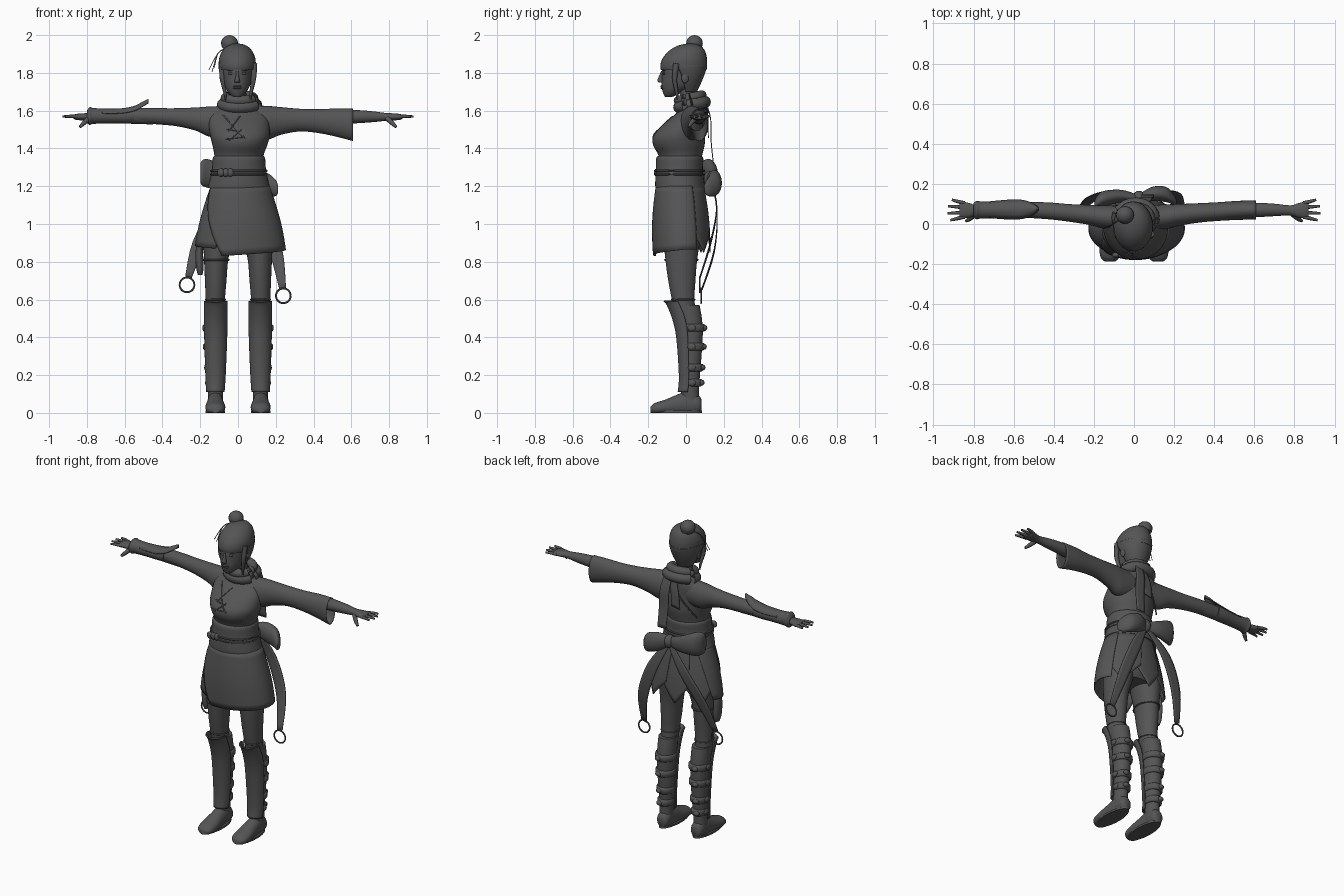
import bpy, bmesh, math
from mathutils import Vector as V

mat = bpy.data.materials.new("charcoal grey")
mat.diffuse_color = (0.09, 0.09, 0.09, 1)


def spline(rows, k=4):
    """Catmull-Rom interpolation of number rows."""
    out = []
    for i in range(len(rows) - 1):
        p = [rows[max(0, min(len(rows) - 1, i + j))] for j in (-1, 0, 1, 2)]
        for s in range(k):
            t = s / k
            out.append([0.5 * (2*b + (c-a)*t + (2*a-5*b+4*c-d)*t*t + (3*b-a-3*c+d)*t**3)
                        for a, b, c, d in zip(*p)])
    return out + [list(rows[-1])]


def build(name, grid, wrap=False, caps=False, thick=0):
    bm = bmesh.new()
    g = [[bm.verts.new((p[0], p[1], max(0, p[2]))) for p in row] for row in grid]
    n = len(g[0])
    for r, q in zip(g, g[1:]):
        for i in range(n if wrap else n - 1):
            j = (i + 1) % n
            bm.faces.new((r[i], r[j], q[j], q[i]))
    if caps:
        bm.faces.new(g[0][::-1])
        bm.faces.new(g[-1])
    bmesh.ops.recalc_face_normals(bm, faces=bm.faces)
    me = bpy.data.meshes.new(name)
    bm.to_mesh(me)
    bm.free()
    me.materials.append(mat)
    ob = bpy.data.objects.new(name, me)
    bpy.context.collection.objects.link(ob)
    bpy.ops.object.select_all(action='DESELECT')
    ob.select_set(True)
    bpy.context.view_layer.objects.active = ob
    bpy.ops.object.shade_smooth_by_angle(angle=math.radians(50))
    if thick:
        m = ob.modifiers.new("thickness", 'SOLIDIFY')
        m.thickness, m.offset = thick, 0
    return ob


def loft(name, rows, axis='z', n=28, arc=None, thick=0, k=4):
    """Rows: position on axis, two centre values, two radii."""
    grid = []
    for t, a, b, ra, rb in spline(rows, k):
        row = []
        for i in range(n):
            w = 2*math.pi*i/n if not arc else math.radians(arc[0] + (arc[1]-arc[0])*i/(n-1))
            p, q = a + max(ra, .001)*math.cos(w), b + max(rb, .001)*math.sin(w)
            row.append({'z': (p, q, t), 'x': (t, p, q), 'y': (p, t, q)}[axis])
        grid.append(row)
    return build(name, grid, not arc, not arc and not thick, thick)


def tube(name, rows, n=8, k=4):
    """Rows: x, y, z, radius."""
    pts = spline(rows, k)
    grid = []
    for i, p in enumerate(pts):
        d = (V(pts[min(i+1, len(pts)-1)][:3]) - V(pts[max(i-1, 0)][:3])).normalized()
        u = d.cross(V((0, 1, 0)) if abs(d.y) < .9 else V((1, 0, 0))).normalized()
        w = d.cross(u)
        grid.append([V(p[:3]) + p[3]*(u*math.cos(a) + w*math.sin(a))
                     for a in (2*math.pi*j/n for j in range(n))])
    return build(name, grid, True, True)


def ribbon(name, rows, side, bow=(0, 0, 0), thick=.005):
    """Rows: x, y, z, half width. The middle is lifted along bow."""
    side, bow = V(side).normalized(), V(bow)
    return build(name, [[V(p[:3]) + side*p[3]*s + bow*(1-s*s) for s in (-1, -.5, 0, .5, 1)]
                        for p in spline(rows)], thick=thick)


def ball(name, c, r):
    rows = [(c[2] + r[2]*math.sin(a), c[0], c[1], r[0]*math.cos(a), r[1]*math.cos(a))
            for a in (math.pi*(i/10 - .5) for i in range(11))]
    return loft(name, rows, n=16, k=1)


def hoop(name, c, ra, rb, r, flat=False, n=28):
    ring = [(math.cos(2*math.pi*i/n), math.sin(2*math.pi*i/n)) for i in range(n + 1)]
    return tube(name, [(c[0]+ra*p, c[1]+(rb*q if flat else 0), c[2]+(0 if flat else rb*q), r)
                       for p, q in ring], n=6, k=1)


# Torso
chest = [(1.18, .005, -.03, .155, .12), (1.30, .005, -.035, .135, .113), (1.36, .005, -.03, .13, .115),
         (1.42, .01, -.038, .146, .137), (1.47, .01, -.035, .158, .135), (1.53, .005, -.01, .16, .108),
         (1.58, 0, .02, .15, .078), (1.62, 0, .035, .105, .06), (1.65, 0, .035, .06, .05)]
loft("tunic_torso", chest, n=40)
loft("pelvis", [(.92, .005, -.02, .12, .09), (1.0, .005, -.02, .165, .125), (1.2, .005, -.025, .15, .115)])


def on_chest(x, z, r=.004):
    t, cx, cy, rx, ry = min(spline(chest, 8), key=lambda c: abs(c[0] - z))
    return (x, cy - ry*math.sqrt(max(0, 1 - ((x-cx)/rx)**2)), z, r)


# Collar edge and chest ties
tube("collar_edge", [on_chest(x, z) for x, z in ((-.08, 1.58), (-.03, 1.52), (.03, 1.46), (.11, 1.40))])
for i, (a, b) in enumerate([((-.06, 1.5), (.02, 1.49)), ((-.065, 1.45), (.03, 1.46)), ((-.05, 1.44), (.02, 1.5)),
                            ((.01, 1.57), (-.05, 1.49))]):
    tube(f"chest_tie_{i}", [on_chest(a[0]+(b[0]-a[0])*s/4, a[1]+(b[1]-a[1])*s/4, .003) for s in range(5)])

# Waist sash with cords
loft("waist_sash", [(1.19, .005, -.03, .166, .132), (1.22, .005, -.033, .158, .13), (1.29, .005, -.035, .143, .124),
                    (1.345, .005, -.033, .139, .125), (1.36, .005, -.033, .132, .116)], n=40)
for z in (1.262, 1.282):
    hoop(f"waist_cord_{z}", (.005, -.034, z), .147, .13, .006, True)
for x in (-.09, -.065, -.04):
    ball("cord_knot", (x, -.155, 1.272), (.02, .014, .022))


# Skirt panels
def skirt(name, top, bottom, hem, inset=0):
    grid = []
    for j in range(11):
        row = []
        for i in range(33):
            v, u = i/32, j/10
            z = 1.2 - (1.2 - hem(v))*u
            s = (1.2 - z)/.34
            at, ab = (math.radians(e[0] + (e[1]-e[0])*v) for e in (top, bottom))
            w = at + (ab - at)*u
            rx, ry = .158 + .078*s + .015*math.sin(s*2.6) - inset, .128 + .022*s + .012*math.sin(s*2.8) - inset
            row.append((.008 + rx*math.cos(w), -.03 + .01*s + ry*math.sin(w), z))
        grid.append(row)
    build(name, grid, thick=.005)


skirt("skirt_front", (195, 390), (248, 390), lambda v: .83 + .035*min(1, v*1.2))
skirt("skirt_side", (140, 240), (160, 238), lambda v: .89 - .02*v, .007)
for i, (a, b) in enumerate([(20, 78), (70, 118), (108, 165)]):
    skirt(f"skirt_back_{i}", (a-5, b+5), (a, b), lambda v: .97 - .12*(1 - abs(2*v - 1)), .004 + .003*i)

# Legs, boots, shin guards and straps
for s, side in ((-1, "right"), (1, "left")):
    loft(side + "_thigh", [(.5, s*.12, 0, .048, .055), (.6, s*.12, -.015, .051, .06), (.7, s*.118, -.022, .057, .072),
                           (.82, s*.115, -.025, .065, .085), (.95, s*.1, -.02, .083, .1), (1.08, s*.08, -.02, .07, .09)])
    loft(side + "_boot_shaft", [(.05, s*.12, .025, .04, .045), (.12, s*.12, .02, .04, .048), (.2, s*.118, .024, .045, .05),
                                (.3, s*.118, .027, .05, .055), (.42, s*.118, .027, .054, .062),
                                (.5, s*.118, .02, .055, .064), (.57, s*.118, .01, .054, .062)])
    loft(side + "_foot", [(.083, s*.12, .04, .022, .03), (.065, s*.12, .045, .038, .048), (.01, s*.12, .05, .042, .065),
                          (-.05, s*.12, .04, .046, .055), (-.11, s*.12, .03, .053, .04),
                          (-.165, s*.12, .022, .047, .03), (-.188, s*.12, .016, .025, .016)], 'y')
    loft(side + "_sole", [(0, s*.12, -.05, .052, .135), (.012, s*.12, -.05, .052, .135)], k=1)
    loft(side + "_shin_guard", [(.11, s*.12, .01, .045, .05), (.2, s*.119, .015, .05, .049), (.4, s*.118, .01, .057, .058),
                                (.5, s*.118, -.005, .058, .065), (.575, s*.118, -.035, .058, .065),
                                (.592, s*.118, -.045, .059, .072)], arc=(180, 360), thick=.008)
    hoop(side + "_knee_band", (s*.119, -.015, .6), .051, .06, .005, True)
    for z, r in ((.45, .062), (.35, .059), (.24, .052), (.16, .047)):
        loft(side + "_calf_strap", [(z-.02, s*.118, .03, r-.006, r+.002), (z-.012, s*.118, .031, r, r+.008),
                                    (z+.012, s*.118, .031, r, r+.01), (z+.02, s*.118, .03, r-.006, r+.003)], k=2)
        ball(side + "_strap_buckle", (s*(.118+r), .03, z), (.009, .022, .018))
        ball(side + "_strap_knot", (s*.13, .035+r, z), (.02, .016, .016))
hoop("thigh_band", (-.115, -.024, .81), .066, .086, .006, True)
loft("thigh_pouch", [(.73, -.2, -.03, .012, .02), (.77, -.202, -.03, .02, .032), (.85, -.205, -.03, .02, .035),
                     (.92, -.2, -.03, .013, .03)])

# Arms and hands
loft("left_sleeve", [(.06, .03, 1.54, .06, .085), (.15, .035, 1.535, .06, .088), (.22, .045, 1.545, .052, .072),
                     (.32, .055, 1.55, .046, .058), (.42, .062, 1.545, .044, .06), (.52, .068, 1.537, .045, .072),
                     (.608, .07, 1.525, .045, .083)], 'x', thick=.005)
loft("right_sleeve", [(-.06, .03, 1.545, .06, .08), (-.15, .035, 1.542, .058, .08), (-.22, .045, 1.555, .05, .062),
                      (-.32, .055, 1.565, .044, .048), (-.42, .065, 1.57, .042, .043), (-.52, .07, 1.573, .04, .04),
                      (-.62, .072, 1.572, .036, .036)], 'x')
for s, side in ((-1, "right"), (1, "left")):
    loft(side + "_forearm", [(s*.45, .068, 1.565, .036, .038), (s*.6, .07, 1.568, .036, .036), (s*.7, .07, 1.568, .031, .03),
                             (s*.78, .068, 1.567, .025, .021), (s*.82, .068, 1.567, .036, .019),
                             (s*.855, .07, 1.567, .042, .016), (s*.87, .07, 1.567, .037, .011)], 'x')
    for i, (y, x, dy) in enumerate([(.036, .915, -.017), (.058, .93, -.005), (.082, .927, .007), (.104, .908, .017)]):
        tube(f"{side}_finger_{i}", [(s*.845, y, 1.567, .01), (s*.88, y+dy*.5, 1.57, .009), (s*x, y+dy, 1.569, .006)])
    tube(side + "_thumb", [(s*.79, .05, 1.56, .014), (s*.815, .028, 1.535, .012), (s*.838, .015, 1.513, .007)])
loft("bracer", [(-.8, .069, 1.567, .034, .032), (-.785, .069, 1.572, .046, .048), (-.765, .07, 1.572, .043, .042),
                (-.68, .071, 1.571, .042, .039), (-.6, .072, 1.572, .045, .041), (-.55, .072, 1.575, .044, .042)], 'x')
ribbon("bracer_flare", [(-.72, .071, 1.585, .04), (-.62, .072, 1.587, .048), (-.55, .073, 1.6, .045),
                        (-.5, .074, 1.625, .025), (-.475, .074, 1.638, .004)], (0, 1, 0), (0, 0, .022), .006)

# Scarf with hanging tails
loft("neck", [(1.6, 0, .035, .05, .05), (1.66, 0, .02, .045, .047), (1.75, -.003, .0, .045, .05)])
for i, (dz, r) in enumerate(((0, .032), (.035, .027))):
    tube(f"scarf_roll_{i}", [(.008+(.088-.015*i)*math.cos(a), .032-.01*i+(.068-.008*i)*math.sin(a),
                              1.632+dz+.014*math.sin(a), r) for a in (math.pi*j/12 for j in range(25))], n=12, k=1)
ribbon("scarf_tail", [(.05, .1, 1.66, .025), (.06, .13, 1.56, .032), (.065, .132, 1.45, .032), (.07, .145, 1.32, .03)], (1, 0, 0))
ribbon("scarf_tail_short", [(.02, .1, 1.64, .02), (.0, .115, 1.56, .028), (-.01, .118, 1.46, .028)], (1, 0, .2))
tube("back_cord", [(.03, .1, 1.6, .004), (-.05, .1, 1.5, .004), (-.12, .06, 1.4, .004)])

# Bow, streamers and rings
loft("bow_right", [(.02, .125, 1.24, .02, .03), (-.06, .14, 1.25, .03, .05), (-.15, .125, 1.267, .04, .074),
                   (-.185, .105, 1.27, .034, .07), (-.198, .095, 1.27, .02, .055)], 'x')
loft("bow_left", [(.02, .125, 1.24, .02, .03), (.09, .15, 1.228, .035, .058), (.16, .147, 1.207, .038, .06),
                  (.2, .12, 1.19, .025, .042), (.212, .11, 1.185, .012, .02)], 'x')
ball("bow_knot", (.025, .13, 1.24), (.032, .036, .042))
ribbon("streamer_left", [(.03, .135, 1.23, .015), (.12, .165, 1.07, .035), (.2, .15, .86, .035), (.237, .085, .655, .018)], (1, 0, .3))
ribbon("streamer_right", [(.02, .135, 1.23, .015), (-.1, .162, 1.08, .035), (-.205, .13, .9, .035), (-.262, .075, .72, .018)], (1, 0, -.3))
hoop("ring_left", (.24, .08, .62), .039, .039, .005)
hoop("ring_right", (-.27, .072, .678), .039, .039, .005)

# Head and face
loft("face", [(1.672, -.004, -.092, .018, .018), (1.685, -.004, -.082, .036, .036), (1.71, -.004, -.06, .056, .066),
              (1.74, -.004, -.04, .069, .09), (1.78, -.004, -.025, .078, .104), (1.82, -.004, -.015, .083, .112),
              (1.87, -.004, -.01, .08, .105)])
loft("nose", [(1.748, -.004, -.132, .013, .008), (1.758, -.004, -.134, .014, .018), (1.785, -.004, -.131, .008, .011),
              (1.81, -.004, -.127, .006, .005)], n=12)
for z in (1.72, 1.729):
    ball("lip", (-.004, -.126, z), (.023, .009, .006))
for s in (-1, 1):
    ball("eye", (-.004+s*.033, -.115, 1.797), (.016, .008, .007))
    ball("brow", (-.004+s*.034, -.115, 1.814), (.021, .009, .004))
    ball("ear", (-.004+s*.083, -.005, 1.775), (.01, .02, .03))
    tube("side_lock", [(s*.085, -.05, 1.85, .017), (s*.083, -.06, 1.77, .013), (s*.07, -.05, 1.7, .009), (s*.066, -.045, 1.655, .003)])

# Hair with bun and pins
loft("hair_cap", [(1.815, -.004, -.012, .094, .121), (1.84, -.004, -.012, .098, .124), (1.875, -.004, -.007, .096, .118),
                  (1.91, -.004, .003, .083, .1), (1.935, -.004, .012, .062, .075), (1.95, -.004, .018, .035, .042),
                  (1.956, -.004, .02, .004, .005)], n=32)
loft("hair_back", [(1.7, -.004, .01, .045, .045), (1.74, -.004, .008, .068, .066), (1.78, -.004, .003, .085, .088),
                   (1.82, -.004, -.008, .095, .113), (1.84, -.004, -.012, .097, .122)], arc=(-15, 195), thick=.006)
ball("hair_bun", (-.045, .045, 1.957), (.045, .044, .043))
hoop("bun_band", (-.04, .042, 1.935), .036, .036, .007, True)
for i, (x, z) in enumerate(((-.155, 1.815), (-.138, 1.805), (-.125, 1.83))):
    tube(f"hair_pin_{i}", [(-.06, .03, 1.93, .0025), (-.105, .0, 1.905, .0025), (x, -.02, z, .002)], n=5)
